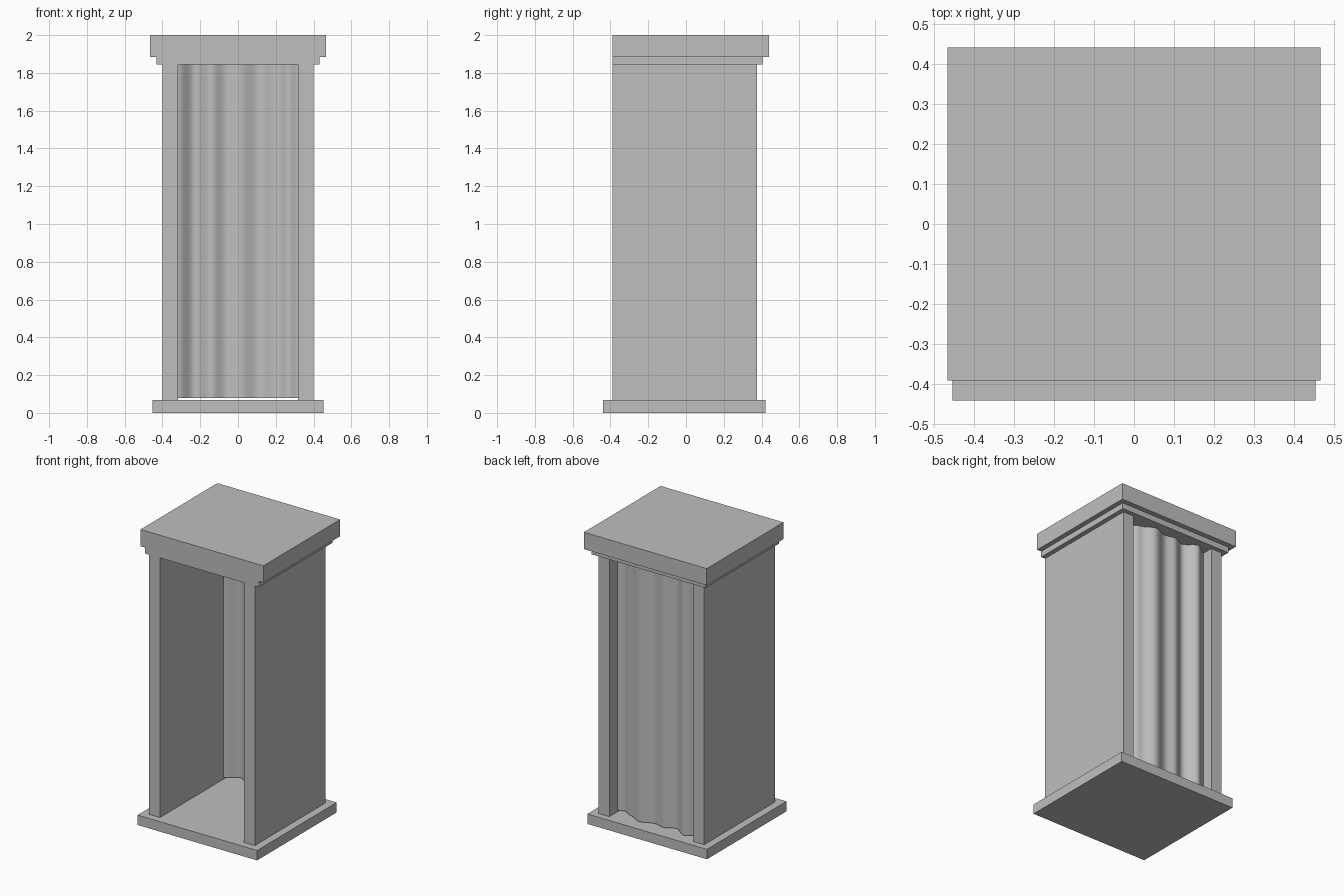
import bpy
import bmesh
from mathutils import Vector

cube = bpy.data.objects.get("Cube")
if cube:
    bpy.data.objects.remove(cube, do_unlink=True)

grey = bpy.data.materials.new("light_grey")
grey.use_nodes = True
colour = (0.52, 0.52, 0.52, 1)
grey.diffuse_color = colour
grey.node_tree.nodes["Principled BSDF"].inputs["Base Color"].default_value = colour


def finish(name, bm):
    mesh = bpy.data.meshes.new(name)
    bm.to_mesh(mesh)
    bm.free()
    mesh.materials.append(grey)
    obj = bpy.data.objects.new(name, mesh)
    bpy.context.collection.objects.link(obj)
    return obj


def box(name, low, high):
    low, high = Vector(low), Vector(high)
    bm = bmesh.new()
    bmesh.ops.create_cube(bm, size=1)
    bmesh.ops.scale(bm, vec=high - low, verts=bm.verts)
    bmesh.ops.translate(bm, vec=(low + high) / 2, verts=bm.verts)
    return finish(name, bm)


FRONT, BACK = -0.39, 0.375
FLOOR, CEILING = 0.068, 1.845
OUTER, INNER = 0.4, 0.318

# Floor slab and stepped roof, whose front is flush with the walls
box("base", (-0.453, -0.44, 0), (0.453, 0.42, FLOOR))
box("roof_moulding", (-0.432, FRONT, CEILING), (0.432, 0.405, 1.885))
box("roof_cap", (-0.465, FRONT, 1.885), (0.465, 0.44, 2))

# Side walls
box("right_wall", (-OUTER, FRONT, FLOOR), (-INNER, BACK, CEILING))
box("left_wall", (INNER, FRONT, FLOOR), (OUTER, BACK, CEILING))

# Curtain: a wavy sheet hung across the back, just clear of the floor
folds = [(-INNER, 0.3), (-0.23, 0.355), (-0.14, 0.3), (-0.06, 0.333), (0.01, 0.317),
         (0.11, 0.35), (0.21, 0.305), (0.27, 0.275), (INNER, 0.285)]
STEPS = 6
path = []
for (x0, y0), (x1, y1) in zip(folds, folds[1:]):
    for i in range(STEPS):
        t = i / STEPS
        path.append((x0 + (x1 - x0) * t, y0 + (y1 - y0) * t * t * (3 - 2 * t)))
path.append(folds[-1])

bm = bmesh.new()
rows = [[bm.verts.new((x, y, z)) for x, y in path] for z in (0.08, CEILING)]
for i in range(len(path) - 1):
    bm.faces.new((rows[0][i], rows[0][i + 1], rows[1][i + 1], rows[1][i])).smooth = True
finish("curtain", bm)
